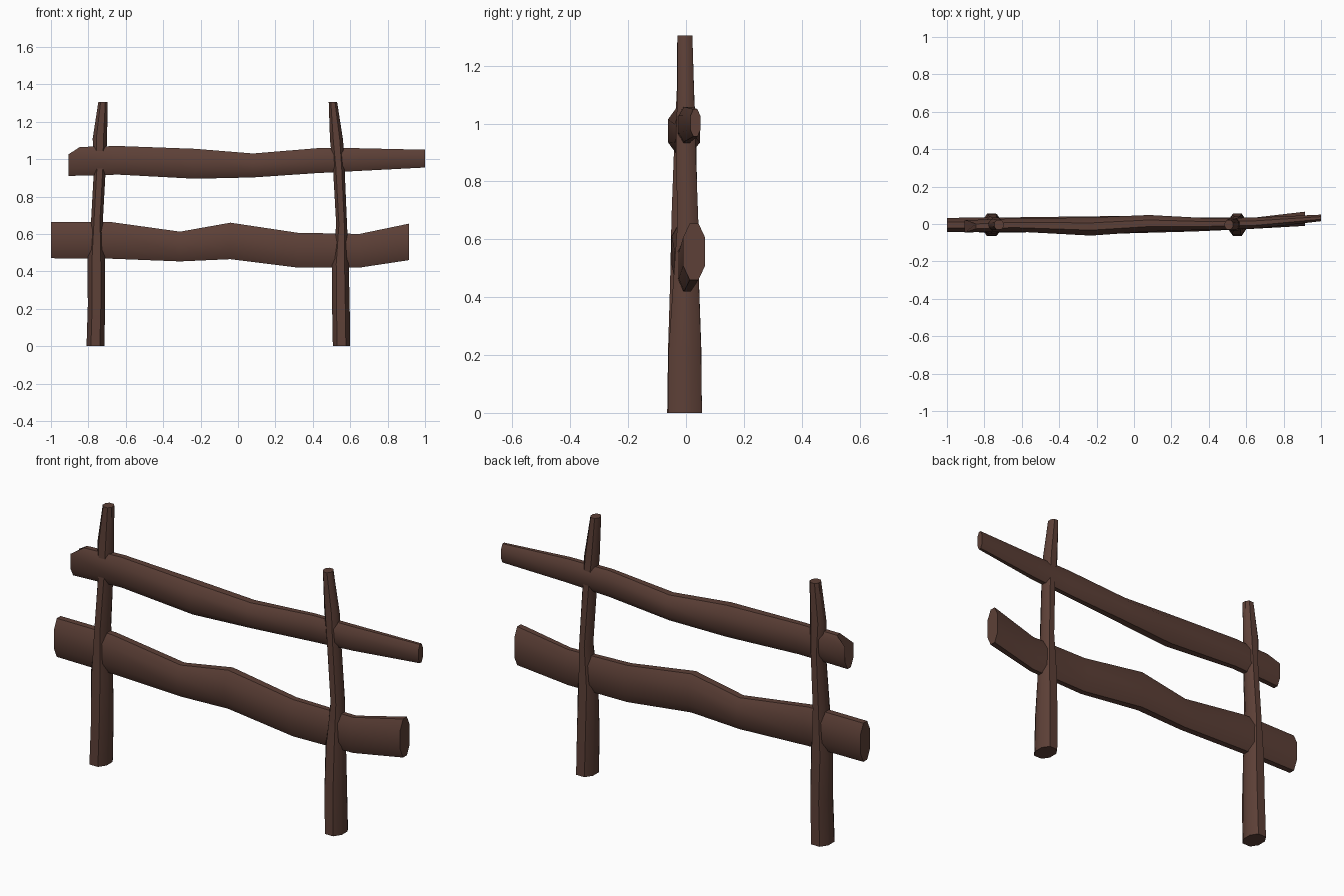
import bpy, bmesh
from mathutils import Vector

if "Cube" in bpy.data.objects:
    bpy.data.objects.remove(bpy.data.objects["Cube"])

bark = bpy.data.materials.new("dark brown wood")
bark.diffuse_color = (0.109, 0.051, 0.038, 1)
bark.use_nodes = True
bark.node_tree.nodes["Principled BSDF"].inputs["Base Color"].default_value = bark.diffuse_color

# chamfered cross-section: (across thickness, across width)
PROFILE = [(-1, -.5), (-.4, -1), (.4, -1), (1, -.5), (1, .5), (.4, 1), (-.4, 1), (-1, .5)]


def timber(name, stations, upright, slant=0.0):
    """Loft of (position, low, high, y front, y back); slant trims the first end's top edge."""
    bm = bmesh.new()
    rings = []
    for i, (t, lo, hi, y0, y1) in enumerate(stations):
        ring = []
        for u, v in PROFILE:
            w = (lo + hi) / 2 + v * (hi - lo) / 2
            y = (y0 + y1) / 2 + u * (y1 - y0) / 2
            p = t + (slant if i == 0 and v == 1 else 0)
            ring.append(bm.verts.new(Vector((w, y, p) if upright else (p, y, w))))
        rings.append(ring)
    n = len(PROFILE)
    for a, b in zip(rings, rings[1:]):
        for k in range(n):
            bm.faces.new((a[k], a[(k + 1) % n], b[(k + 1) % n], b[k]))
    bm.faces.new(rings[0])
    bm.faces.new(rings[-1])
    bmesh.ops.recalc_face_normals(bm, faces=bm.faces)
    me = bpy.data.meshes.new(name)
    bm.to_mesh(me)
    bm.free()
    me.materials.append(bark)
    ob = bpy.data.objects.new(name, me)
    bpy.context.collection.objects.link(ob)
    bpy.ops.object.select_all(action='DESELECT')
    ob.select_set(True)
    bpy.context.view_layer.objects.active = ob
    bpy.ops.object.shade_smooth_by_angle(angle=0.75)
    return ob


# wavy horizontal rails
timber("upper_rail", [
    (-.905, .91, 1.065, -.045, .02),
    (-.64, .917, 1.07, -.04, .03),
    (-.23, .895, 1.055, -.062, .035),
    (.08, .902, 1.03, -.04, .048),
    (.42, .925, 1.058, -.03, .03),
    (.65, .937, 1.058, -.025, .035),
    (1.0, .955, 1.05, .015, .05)], False, .06)
timber("lower_rail", [
    (-1.0, .47, .665, -.043, .033),
    (-.69, .468, .665, -.045, .035),
    (-.31, .453, .612, -.042, .04),
    (-.04, .465, .66, -.05, .043),
    (.32, .42, .606, -.04, .035),
    (.65, .42, .6, -.025, .035),
    (.915, .46, .655, -.01, .066)], False)

# crooked tapering posts
timber("left_post", [
    (0, -.81, -.715, -.065, .055),
    (.22, -.803, -.71, -.062, .053),
    (.45, -.805, -.71, -.055, .045),
    (.68, -.785, -.722, -.05, .04),
    (.95, -.77, -.707, -.04, .035),
    (1.11, -.777, -.7, -.032, .028),
    (1.305, -.747, -.697, -.03, .022)], True)
timber("right_post", [
    (0, .507, .6, -.063, .055),
    (.22, .503, .597, -.06, .052),
    (.44, .503, .592, -.045, .045),
    (.65, .525, .583, -.03, .043),
    (.95, .508, .57, -.035, .032),
    (1.1, .492, .562, -.03, .028),
    (1.305, .485, .53, -.03, .022)], True)
